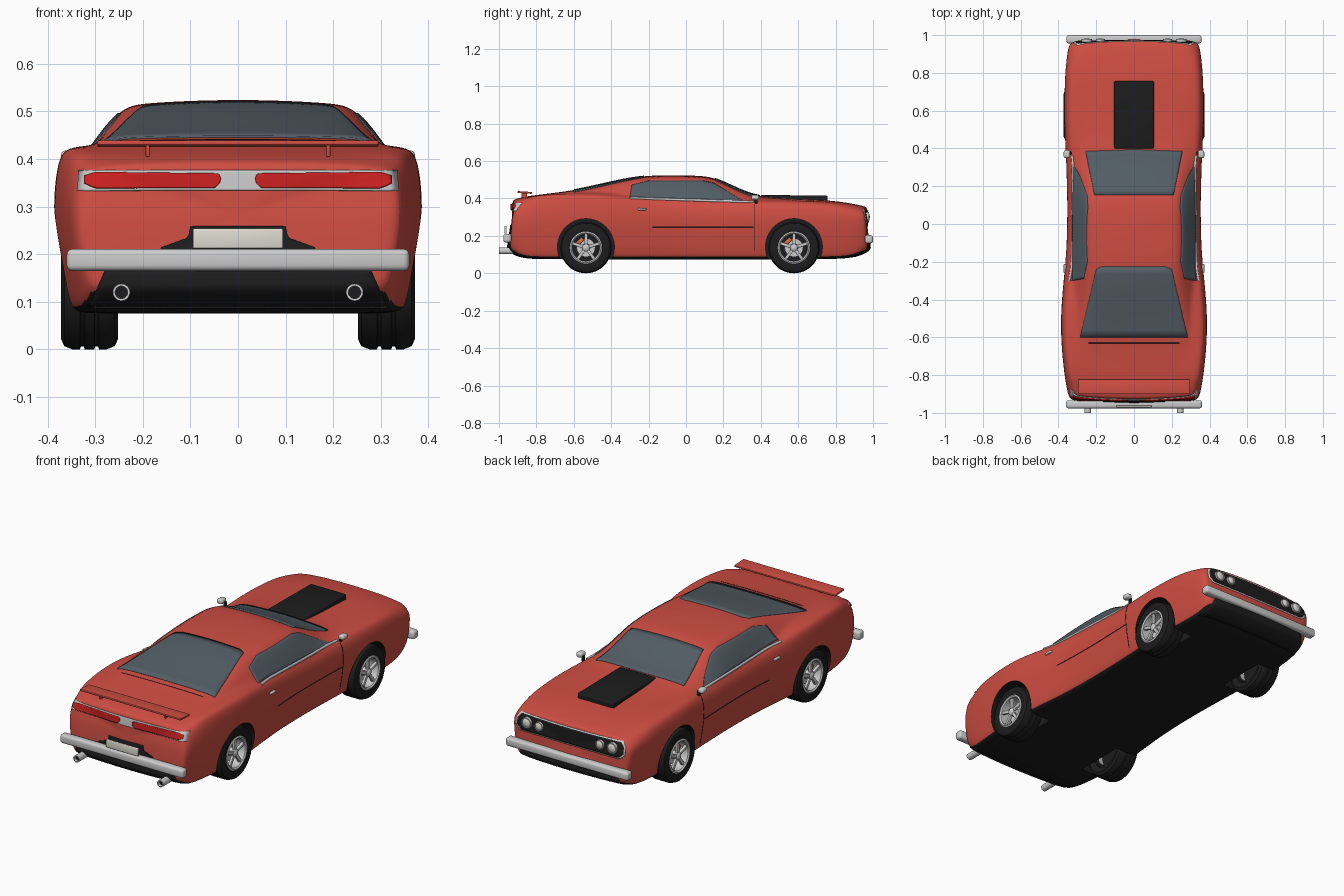
import bpy, bmesh
from math import pi, cos, sin
from mathutils import Vector, Matrix
from mathutils.bvhtree import BVHTree

if "Cube" in bpy.data.objects:
    bpy.data.objects.remove(bpy.data.objects["Cube"])

def material(name, r, g, b):
    m = bpy.data.materials.new(name)
    m.diffuse_color = (r, g, b, 1)
    m.use_nodes = True
    m.node_tree.nodes["Principled BSDF"].inputs["Base Color"].default_value = m.diffuse_color
    return m

RED = material("red_paint", .62, .075, .055)
BLACK = material("black_trim", .012, .012, .013)
GLASS = material("tinted_glass", .085, .11, .13)
LAMP = material("tail_red", .6, .015, .015)
WHITE = material("off_white", .75, .72, .65)
ORANGE = material("brake_orange", .75, .15, .04)

def finish(name, bm, mat=None, angle=.7):
    me = bpy.data.meshes.new(name)
    bm.to_mesh(me)
    bm.free()
    ob = bpy.data.objects.new(name, me)
    bpy.context.collection.objects.link(ob)
    if mat:
        me.materials.append(mat)
    smooth(ob, angle)
    return ob

def smooth(ob, angle=.7):
    bpy.ops.object.select_all(action='DESELECT')
    ob.select_set(True)
    bpy.context.view_layer.objects.active = ob
    bpy.ops.object.shade_smooth_by_angle(angle=angle)

def apply(ob, mod):
    bpy.context.view_layer.objects.active = ob
    bpy.ops.object.modifier_apply(modifier=mod.name)

def box(name, loc, dims, mat=None, bevel=.004, rot=None):
    bm = bmesh.new()
    bmesh.ops.create_cube(bm, size=1)
    bmesh.ops.scale(bm, vec=dims, verts=bm.verts)
    bmesh.ops.bevel(bm, geom=bm.edges[:], offset=bevel, segments=3, profile=.5, affect='EDGES')
    bm.transform(Matrix.Translation(loc) @ (rot or Matrix()))
    return finish(name, bm, mat)

def lathe(name, profile, loc, axis='X', side=1, mat=None, steps=48):
    """Spin (radius, offset) pairs about an axis; offset grows towards side."""
    bm = bmesh.new()
    vs = [bm.verts.new((side * o, 0, r)) for r, o in profile]
    es = [bm.edges.new(p) for p in zip(vs, vs[1:])]
    bmesh.ops.spin(bm, geom=vs + es, cent=(0, 0, 0), axis=(1, 0, 0), angle=2 * pi, steps=steps)
    bmesh.ops.remove_doubles(bm, verts=bm.verts, dist=1e-5)
    bmesh.ops.recalc_face_normals(bm, faces=bm.faces)
    turn = Matrix.Rotation(pi / 2, 4, 'Z') if axis == 'Y' else Matrix()
    bm.transform(Matrix.Translation(loc) @ turn)
    return finish(name, bm, mat)

# Body sections: y, bottom z, half width, shoulder z, belt x z, roof edge x z, centre z
S = [(-.957, .125, .345, .375, .28, .388, .18, .393, .396),
     (-.90, .082, .357, .395, .30, .403, .2, .408, .41),
     (-.80, .075, .37, .415, .31, .419, .2, .419, .419),
     (-.60, .075, .39, .425, .305, .428, .27, .437, .442),
     (-.42, .075, .386, .418, .302, .430, .25, .472, .487),
     (-.25, .075, .368, .394, .325, .400, .237, .506, .523),
     (-.10, .075, .356, .385, .332, .391, .243, .511, .528),
     (.08, .075, .354, .379, .332, .385, .243, .509, .525),
     (.16, .075, .355, .376, .33, .383, .237, .496, .512),
     (.27, .075, .358, .374, .325, .382, .25, .438, .459),
     (.38, .075, .362, .378, .31, .388, .25, .402, .412),
     (.55, .075, .371, .38, .31, .389, .2, .394, .399),
     (.78, .075, .368, .372, .30, .381, .2, .387, .391),
     (.92, .083, .356, .352, .29, .364, .2, .370, .372),
     (.988, .125, .345, .335, .28, .350, .18, .355, .357)]

def half_section(zb, w, zs, xb, zl, xr, zr, zc):
    return [(0, zb), (w * .6, zb), (w - .05, zb), (w - .028, zb + .012), (w - .012, .18), (w + .003, .29),
            (w - .008, zs - .022), (w - .028, zs + .003), (xb, zl), ((xb + xr) / 2 + .004, (zl + zr) / 2),
            (xr, zr), (xr * .8, zr + (zc - zr) * .5), (0, zc)]

def build_body():
    bm = bmesh.new()
    rings = []
    rows = [(S[0], .88)] + [(s, 1) for s in S] + [(S[-1], .88)]
    for s, k in rows:
        half = half_section(*s[1:])
        loop = half + [(-x, z) for x, z in half[-2:0:-1]]
        mid = (s[1] + s[-1]) / 2
        ring = []
        for x, z in loop:
            x, z, y = x * k, mid + (z - mid) * k, s[0]
            if abs(y) > .85:      # bowed and raked ends
                y -= (1 if y > 0 else -1) * (.2 * x * x + .28 * max(0, z - .28))
            ring.append(bm.verts.new((x, y, z)))
        rings.append(ring)
    n = len(rings[0])
    for a, b in zip(rings, rings[1:]):
        for i in range(n):
            bm.faces.new((a[i], a[(i + 1) % n], b[(i + 1) % n], b[i]))
    bm.faces.new(rings[0])
    bm.faces.new(rings[-1])
    bmesh.ops.recalc_face_normals(bm, faces=bm.faces)
    ob = finish("car_body", bm, RED)
    sub = ob.modifiers.new("sub", 'SUBSURF')
    sub.levels = 3
    apply(ob, sub)
    ob.data.materials.append(BLACK)
    for p in ob.data.polygons:
        if p.normal.z < -.6 and p.center.z < .13:
            p.material_index = 1
    return ob

body = build_body()
surface = BVHTree.FromObject(body, bpy.context.evaluated_depsgraph_get())
AX = {'x': (0, 1, 2), 'y': (1, 0, 2), 'z': (2, 0, 1)}

def on_body(u, v, axis, side, off):
    a, i, j = AX[axis]
    o, d = Vector((0, 0, 0)), Vector((0, 0, 0))
    o[a], o[i], o[j], d[a] = 3 * side, u, v, -side
    hit = surface.ray_cast(o, d)[0]
    return hit - d * off if hit else None

def sample(pts, t):
    pts = [Vector(p) for p in pts]
    lens = [(q - p).length for p, q in zip(pts, pts[1:])]
    d = t * sum(lens)
    for p, q, l in zip(pts, pts[1:], lens):
        if d <= l + 1e-6:
            return p.lerp(q, d / l)
        d -= l
    return pts[-1]

def patch(name, low, high, axis, side, mat=None, off=.004, nu=40, nv=10):
    """Thin panel projected on the body between two outline edges."""
    bm = bmesh.new()
    g = []
    for j in range(nv + 1):
        row = []
        for i in range(nu + 1):
            p = on_body(*sample(low, i / nu).lerp(sample(high, i / nu), j / nv), axis, side, off)
            row.append(bm.verts.new(p) if p else None)
        g.append(row)
    for j in range(nv):
        for i in range(nu):
            q = (g[j][i], g[j][i + 1], g[j + 1][i + 1], g[j + 1][i])
            if all(q):
                bm.faces.new(q)
    bm.normal_update()
    if sum(f.normal[AX[axis][0]] for f in bm.faces) * side < 0:
        bmesh.ops.reverse_faces(bm, faces=bm.faces)
    ob = finish(name, bm, mat)
    sol = ob.modifiers.new("thick", 'SOLIDIFY')
    sol.thickness, sol.offset = off + .003, -1
    return ob

def line(name, pts, axis, side, r, mat=None, n=24):
    cu = bpy.data.curves.new(name, 'CURVE')
    cu.dimensions, cu.bevel_depth, cu.bevel_resolution = '3D', r, 2
    path = [p for p in (on_body(*sample(pts, i / n), axis, side, 0) for i in range(n + 1)) if p]
    sp = cu.splines.new('POLY')
    sp.points.add(len(path) - 1)
    for q, p in zip(sp.points, path):
        q.co = (*p, 1)
    if mat:
        cu.materials.append(mat)
    bpy.context.collection.objects.link(bpy.data.objects.new(name, cu))

# Glass
patch("windshield", [(-.21, .155), (.21, .155)], [(-.257, .385), (0, .395), (.257, .385)], 'z', 1, GLASS)
patch("rear_window", [(-.285, -.6), (.285, -.6)], [(-.2, -.24), (-.17, -.225), (.17, -.225), (.2, -.24)], 'z', 1, GLASS)
for s in (1, -1):
    patch("side_window", [(-.3, .41), (.31, .386)], [(-.29, .472), (-.2, .496), (.09, .497), (.15, .483), (.3, .392)], 'x', s, GLASS)
    line("window_trim", [(-.3, .402), (.36, .381)], 'x', s, .007)
    line("side_seam", [(-.18, .248), (.36, .248)], 'x', s, .002, BLACK)
    line("door_seam", [(.365, .12), (.365, .37)], 'x', s, .0015, BLACK)
    box("door_handle", (s * .366, -.235, .343), (.014, .045, .012))
    # Mirrors
    box("mirror", (s * .355, .37, .405), (.034, .042, .026), bevel=.01)
    box("mirror_stalk", (s * .338, .375, .388), (.014, .016, .03), BLACK)
    # Exhausts, open at the end
    lathe("exhaust", [(.013, -.03), (.013, -.065), (.018, -.065), (.018, .06)], (s * .245, -.935, .12), 'Y')
    lathe("exhaust_inside", [(0, -.05), (.014, -.05)], (s * .245, -.935, .12), 'Y', 1, BLACK)
    # Tail lights
    patch("tail_light", [(s * .038, .35), (s * .05, .339), (s * .3, .34), (s * .324, .35)],
          [(s * .036, .36), (s * .04, .37), (s * .3, .373), (s * .324, .365)], 'y', -1, LAMP, .011)
    # Twin headlights
    for x, r in ((.25, .028), (.178, .024)):
        y = on_body(s * x, .3, 'y', 1, .004).y
        lathe("headlight_ring", [(r, -.02), (r, .012), (r * .85, .012), (r * .8, 0)], (s * x, y, .3), 'Y')
        lathe("headlight_lens", [(r * .85 * cos(a * pi / 12), .006 + .01 * sin(a * pi / 12)) for a in range(7)],
              (s * x, y, .3), 'Y', 1, WHITE)
    box("wing_post", (s * .19, -.865, .418), (.008, .03, .026), RED, .002)

# Rear panel, plate, valance, wing
patch("tail_panel", [(-.338, .334), (.338, .334)], [(-.335, .377), (.335, .377)], 'y', -1)
patch("plate_recess", [(-.17, .2), (.17, .2)], [(-.16, .215), (-.105, .235), (-.1, .259), (.1, .259), (.105, .235), (.16, .215)], 'y', -1, BLACK)
box("licence_plate", (0, -.965, .233), (.19, .012, .042), WHITE)
patch("rear_valance", [(-.315, .086), (.315, .086)], [(-.28, .165), (.28, .165)], 'y', -1, BLACK)
box("rear_bumper", (0, -.955, .188), (.72, .042, .046), bevel=.012)
box("rear_wing", (0, -.862, .432), (.59, .078, .01), RED, .003, Matrix.Rotation(-.06, 4, 'X'))
line("trunk_seam", [(-.24, -.63), (.24, -.63)], 'z', 1, .0015, BLACK)

# Nose: grille with bright surround, bumper, valance, bonnet scoop
def grille(name, w, z0, z1, mat, off):
    patch(name, [(-w, z0 + .025), (-w + .025, z0), (w - .025, z0), (w, z0 + .025)],
          [(-w, z1 - .025), (-w + .02, z1), (w - .02, z1), (w, z1 - .025)], 'y', 1, mat, off)
grille("grille_surround", .318, .25, .342, None, .003)
grille("grille", .31, .256, .336, BLACK, .005)
patch("front_valance", [(-.31, .088), (.31, .088)], [(-.28, .16), (.28, .16)], 'y', 1, BLACK)
box("front_bumper", (0, .978, .182), (.715, .044, .044), bevel=.012)
box("hood_scoop", (0, .578, .396), (.21, .358, .042), BLACK, .008, Matrix.Rotation(-.01, 4, 'X'))

# Wheels and wheel wells
TYRE = [(.086, -.05), (.115, -.06), (.13, -.053), (.137, -.036), (.137, -.02), (.131, -.018), (.131, -.012), (.137, -.01),
        (.137, .01), (.131, .012), (.131, .018), (.137, .02), (.137, .036), (.13, .053), (.115, .06), (.086, .054), (.086, -.05)]
for y in (-.535, .577):
    for s in (1, -1):
        bm = bmesh.new()
        bmesh.ops.create_cone(bm, cap_ends=True, segments=64, radius1=.152, radius2=.152, depth=.3,
                              matrix=Matrix.Translation((s * .37, y, .14)) @ Matrix.Rotation(pi / 2, 4, 'Y'))
        cut = finish("arch_cutter", bm, RED)
        cut.hide_render = True
        cut.data.materials.append(BLACK)
        for p in cut.data.polygons:
            p.material_index = 1
        mod = body.modifiers.new("arch", 'BOOLEAN')
        mod.object, mod.operation, mod.solver = cut, 'DIFFERENCE', 'EXACT'
        apply(body, mod)
        bpy.data.objects.remove(cut)
        c = Vector((s * .312, y, .137))
        lathe("tyre", TYRE, c, 'X', s, BLACK)
        lathe("rim", [(.087, -.04), (.087, .056), (.08, .06), (.073, .054), (.071, -.04)], c, 'X', s)
        lathe("wheel_back", [(0, -.01), (.074, -.01)], c, 'X', s, BLACK)
        lathe("brake_disc", [(0, .012), (.05, .012), (.05, 0)], c, 'X', s)
        lathe("hub", [(0, .056), (.012, .055), (.02, .048), (.022, .01)], c, 'X', s, None, 24)
        box("brake_caliper", c + Vector((s * .015, -.033, .033)), (.022, .022, .045), ORANGE, .004, Matrix.Rotation(-.8, 4, 'X'))
        for k in range(5):
            turn = Matrix.Rotation(k * 2 * pi / 5, 4, 'X')
            box("spoke", c + turn @ Vector((s * .042, 0, .045)), (.014, .017, .064), None, .003, turn)
smooth(body, .6)
